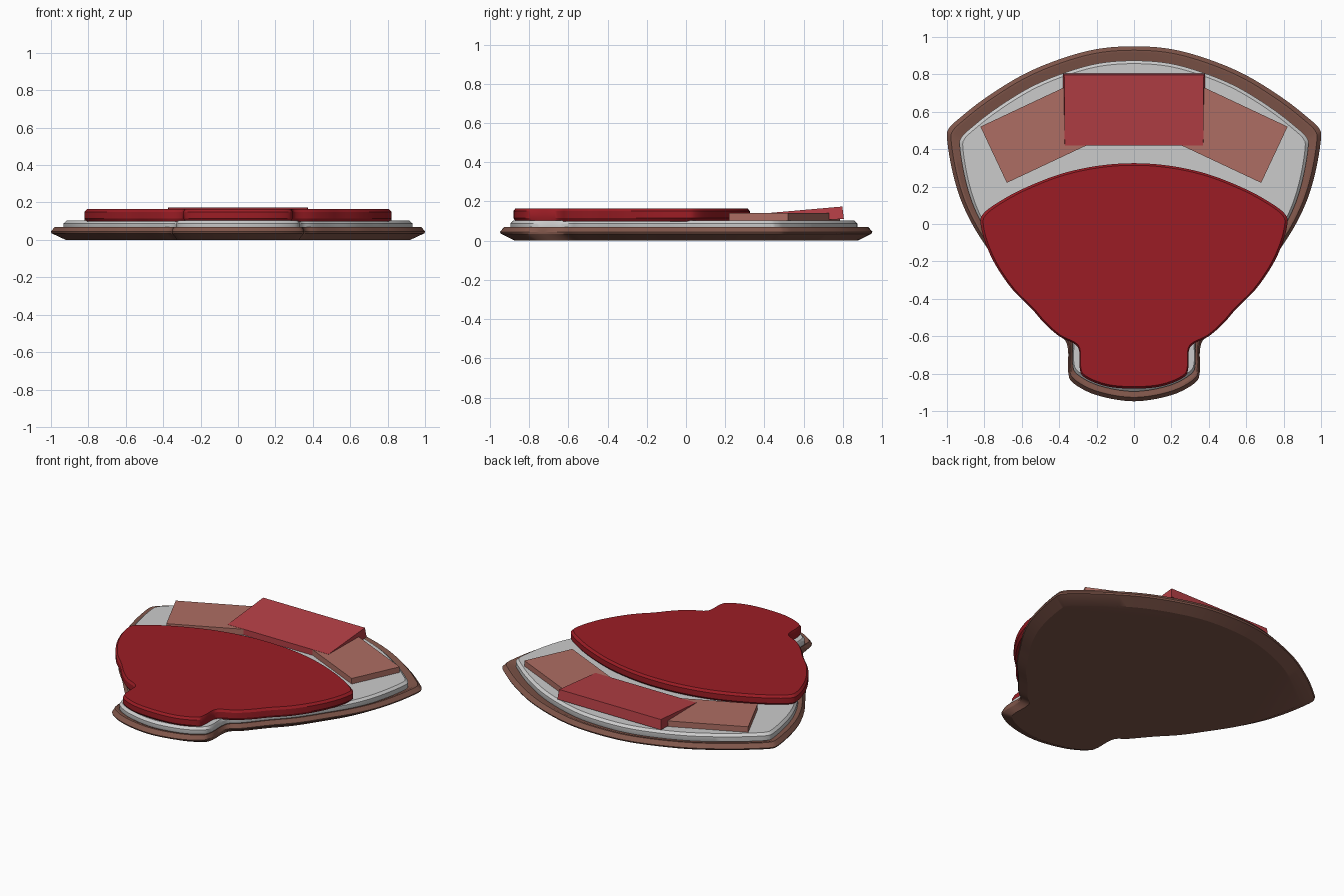
import bpy, bmesh, math
from mathutils import Vector

if "Cube" in bpy.data.objects:
    bpy.data.objects.remove(bpy.data.objects["Cube"])


def material(name, rgb):
    m = bpy.data.materials.new(name)
    m.diffuse_color = (*rgb, 1)
    m.use_nodes = True
    m.node_tree.nodes["Principled BSDF"].inputs["Base Color"].default_value = m.diffuse_color
    return m


def finish(name, bm, mat=None, smooth=True):
    bmesh.ops.recalc_face_normals(bm, faces=bm.faces)
    mesh = bpy.data.meshes.new(name)
    bm.to_mesh(mesh)
    bm.free()
    ob = bpy.data.objects.new(name, mesh)
    bpy.context.collection.objects.link(ob)
    if mat:
        mesh.materials.append(mat)
    if smooth:
        bpy.context.view_layer.objects.active = ob
        ob.select_set(True)
        bpy.ops.object.shade_smooth_by_angle(angle=math.radians(25))
        ob.select_set(False)
    return ob


def outline(half, steps=5):
    """Mirror a half outline in x and smooth it as a closed spline."""
    pts = [Vector(p) for p in half]
    pts += [Vector((-x, y)) for x, y in half[-2:0:-1]]
    n, out = len(pts), []
    for i in range(n):
        a, b, c, d = (pts[(i + k) % n] for k in (-1, 0, 1, 2))
        for s in range(steps):
            t = s / steps
            out.append(0.5 * (2 * b + (c - a) * t + (2 * a - 5 * b + 4 * c - d) * t**2
                              + (3 * b - a - 3 * c + d) * t**3))
    return out


def plate(name, pts, rings, mat=None, centre=0.0, shift=0.0):
    """Stack scaled copies of an outline as (scale, z) rings, capped at both ends."""
    bm = bmesh.new()
    loops = [[bm.verts.new((p.x * s, centre + (p.y - centre) * s + shift, z)) for p in pts]
             for s, z in rings]
    n = len(pts)
    for lo, hi in zip(loops, loops[1:]):
        for i in range(n):
            j = (i + 1) % n
            bm.faces.new((lo[i], lo[j], hi[j], hi[i]))
    bm.faces.new(loops[0])
    bm.faces.new(loops[-1])
    return finish(name, bm, mat)


def slab(name, bottom, top, mat):
    """Six-sided panel from four bottom and four top corners."""
    bm = bmesh.new()
    b = [bm.verts.new(p) for p in bottom]
    t = [bm.verts.new(p) for p in top]
    bm.faces.new(b)
    bm.faces.new(t)
    for i in range(4):
        j = (i + 1) % 4
        bm.faces.new((b[i], b[j], t[j], t[i]))
    return finish(name, bm, mat, smooth=False)


brown = material("brown", (0.22, 0.095, 0.07))
red = material("deep_red", (0.33, 0.012, 0.018))
rose = material("rose_red", (0.46, 0.05, 0.06))
dusty = material("dusty_pink", (0.42, 0.155, 0.125))

# Base and grey layer share one outline
base_half = [(0, .95), (.2, .935), (.4, .88), (.6, .795), (.8, .67), (.94, .56),
             (.99, .51), (1, .46), (.975, .3), (.93, .14), (.86, -.01), (.77, -.15),
             (.66, -.31), (.54, -.44), (.43, -.57), (.37, -.62), (.352, -.68),
             (.352, -.79), (.325, -.85), (.2, -.915), (0, -.948)]
base = outline(base_half)
plate("base_rim", base, [(.92, 0), (.995, .035), (1, .045), (.978, .07), (.965, .07),
                         (.93, .055)], brown)
plate("inner_layer", base, [(.925, .045), (.932, .06), (.932, .088), (.915, .103)],
      shift=-.012)

# Large raised red pad
pad_half = [(0, .325), (.2, .31), (.4, .265), (.6, .185), (.74, .107), (.81, .05),
            (.82, 0), (.795, -.1), (.74, -.22), (.65, -.35), (.55, -.45), (.48, -.53),
            (.4, -.6), (.32, -.64), (.293, -.68), (.29, -.77), (.265, -.82),
            (.15, -.867), (0, -.88)]
plate("raised_pad", outline(pad_half),
      [(.98, .098), (1, .115), (1, .15), (.982, .165)], red, centre=-.28)

# Angled side panels
u, v = Vector((.905, -.425)), Vector((.425, .905))
outer = Vector((.68, .22))
corners = [outer, outer + v * .332, outer + v * .332 - u * .62, outer - u * .62]
for side, sx in (("left", -1), ("right", 1)):
    slab(side + "_panel", [(p.x * sx, p.y, .1) for p in corners],
         [(p.x * sx, p.y, .14) for p in corners], dusty)

# Centre panel, tilted up toward the back
slab("centre_panel",
     [(-.372, .42, .101), (.372, .42, .101), (.38, .805, .11), (-.38, .805, .11)],
     [(-.37, .42, .141), (.37, .42, .141), (.373, .797, .174), (-.373, .797, .174)], rose)
